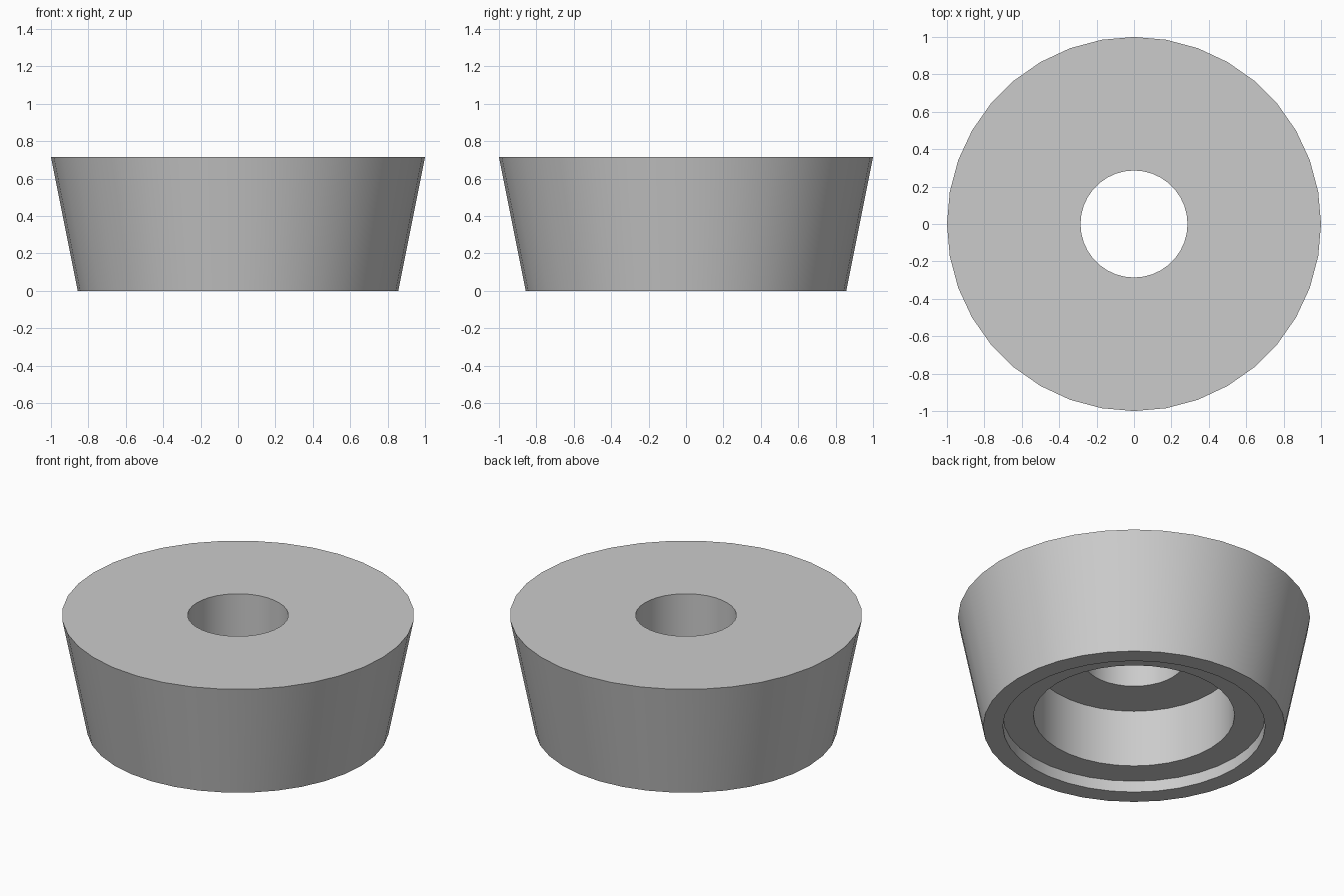
import bpy
import bmesh
import math

if "Cube" in bpy.data.objects:
    bpy.data.objects.remove(bpy.data.objects["Cube"], do_unlink=True)

SIDES = 36

# Material
grey = bpy.data.materials.new("light_grey")
grey.use_nodes = True
colour = (0.6, 0.6, 0.6, 1)
grey.diffuse_color = colour
grey.node_tree.nodes["Principled BSDF"].inputs["Base Color"].default_value = colour

# Closed cross-section (radius, height): tapered wall, bore, counterbore, shallow recess
profile = [
    (0.857, 0), (1, 0.714),
    (0.286, 0.714), (0.286, 0.429),
    (0.571, 0.429), (0.571, 0.071),
    (0.745, 0.071), (0.745, 0),
]

# Revolve the section around the vertical axis
bm = bmesh.new()
verts = [bm.verts.new((r, 0, z)) for r, z in profile]
edges = [bm.edges.new((verts[i - 1], verts[i])) for i in range(len(verts))]
bmesh.ops.spin(bm, geom=verts + edges, cent=(0, 0, 0), axis=(0, 0, 1),
               angle=math.tau, steps=SIDES, use_merge=False)
bmesh.ops.remove_doubles(bm, verts=bm.verts, dist=0.0001)
bmesh.ops.recalc_face_normals(bm, faces=bm.faces)

mesh = bpy.data.meshes.new("tapered_foot")
bm.to_mesh(mesh)
bm.free()
mesh.materials.append(grey)
foot = bpy.data.objects.new("tapered_foot", mesh)
bpy.context.collection.objects.link(foot)

# Smooth round walls, crisp rims
bpy.ops.object.select_all(action='DESELECT')
foot.select_set(True)
bpy.context.view_layer.objects.active = foot
bpy.ops.object.shade_smooth_by_angle(angle=math.radians(30))
